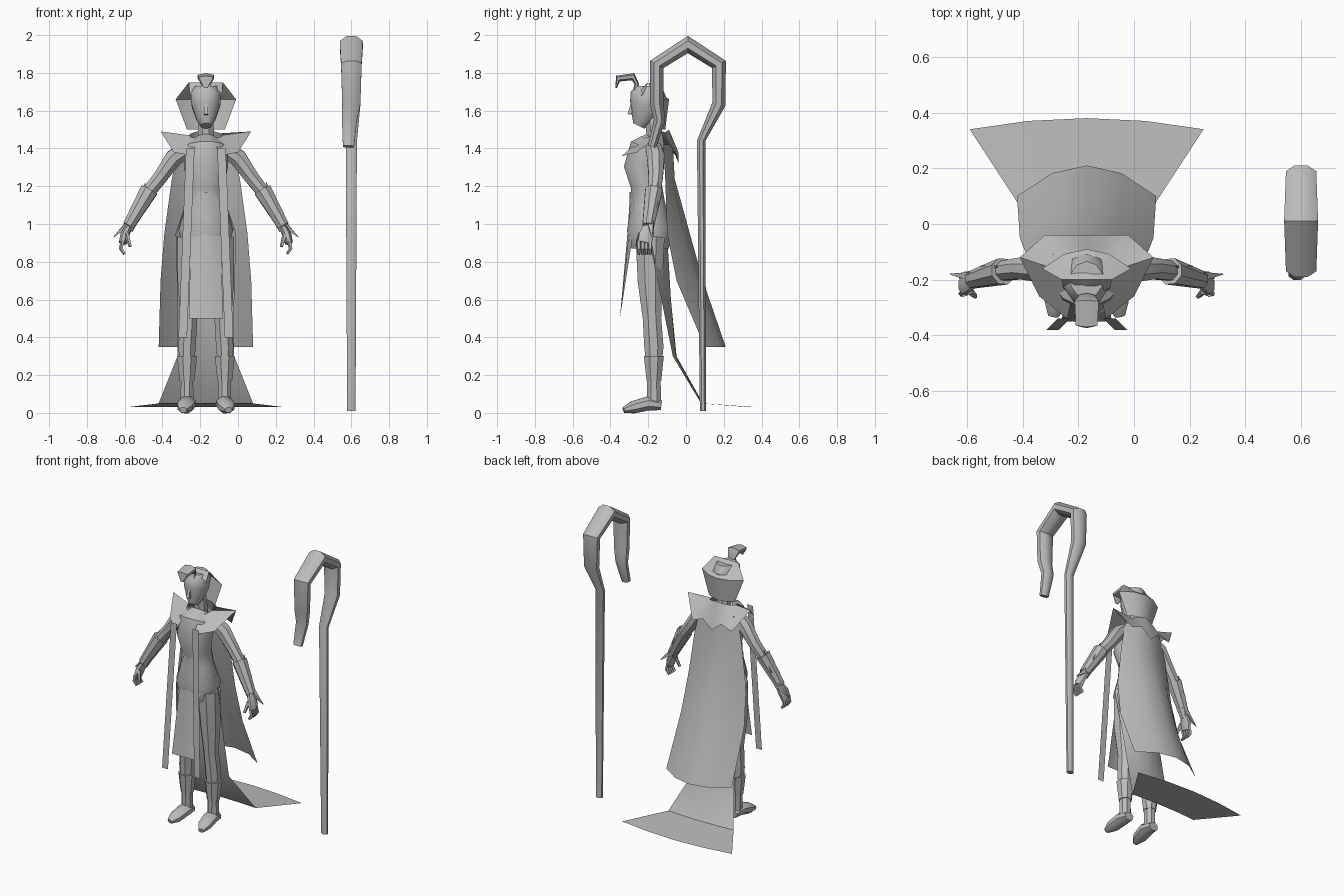
import bpy, bmesh, math
from mathutils import Vector

cube = bpy.data.objects.get("Cube")
if cube:
    bpy.data.objects.remove(cube, do_unlink=True)

grey = bpy.data.materials.new("plain_grey")
grey.use_nodes = True
grey.diffuse_color = (.5, .5, .5, 1)
grey.node_tree.nodes["Principled BSDF"].inputs["Base Color"].default_value = grey.diffuse_color

BODY_X = -.17  # the figure stands beside its staff


def finish(name, bm):
    """Turn the built faces into a named, shaded object."""
    bmesh.ops.recalc_face_normals(bm, faces=bm.faces)
    mesh = bpy.data.meshes.new(name)
    bm.to_mesh(mesh)
    bm.free()
    mesh.materials.append(grey)
    part = bpy.data.objects.new(name, mesh)
    bpy.context.collection.objects.link(part)
    bpy.ops.object.select_all(action='DESELECT')
    part.select_set(True)
    bpy.context.view_layer.objects.active = part
    bpy.ops.object.shade_smooth_by_angle(angle=math.radians(40))


def bridge(bm, first, second, closed):
    """Join two rows of vertices with quads."""
    count = len(first)
    for k in range(count if closed else count - 1):
        following = (k + 1) % count
        bm.faces.new((first[k], first[following], second[following], second[k]))


def tube(name, sections, depth=1, sides=8, side=1, origin=BODY_X):
    """Loft ellipses along a path; each section is x, y, z and radius."""
    bm = bmesh.new()
    path = [Vector((origin + side * x, y, z)) for x, y, z, radius in sections]
    rings = []
    for i, centre in enumerate(path):
        along = (path[min(i + 1, len(path) - 1)] - path[max(i - 1, 0)]).normalized()
        across = Vector((1, 0, 0))
        across = (across - along * across.dot(along)).normalized()
        deep = along.cross(across) * depth
        radius = sections[i][-1]
        ring = []
        for k in range(sides):
            angle = math.tau * (k + .5) / sides
            offset = across * math.cos(angle) + deep * math.sin(angle)
            ring.append(bm.verts.new(centre + offset * radius))
        rings.append(ring)
    for lower, upper in zip(rings, rings[1:]):
        bridge(bm, lower, upper, closed=True)
    bm.faces.new(rings[0])
    bm.faces.new(rings[-1])
    finish(name, bm)


def sheet(name, rows, side=1):
    """Skin a grid of points as thin cloth."""
    bm = bmesh.new()
    grid = [[bm.verts.new((BODY_X + side * x, y, z)) for x, y, z in row] for row in rows]
    for upper, lower in zip(grid, grid[1:]):
        bridge(bm, upper, lower, closed=False)
    finish(name, bm)


def mirrored(half):
    """Extend a row that starts on the centre line to the other side."""
    return [(-x, y, z) for x, y, z in reversed(half[1:])] + half


def drape(name, rows):
    """Symmetric cloth; each row is height, half width, middle y and edge y."""
    grid = []
    for z, width, middle, edge in rows:
        grid.append(mirrored([(width * t, middle + (edge - middle) * t * t, z) for t in (0, .5, 1)]))
    sheet(name, grid)


# Torso, neck and head
tube("torso", [
    (0, -.19, .87, .12), (0, -.19, .97, .15), (0, -.2, 1.1, .11),
    (0, -.21, 1.2, .1), (0, -.23, 1.3, .12), (0, -.2, 1.4, .12), (0, -.17, 1.45, .06)], depth=.85, sides=12)
tube("neck", [(0, -.16, 1.4, .05), (0, -.18, 1.6, .04)])
tube("head", [
    (0, -.25, 1.52, .03), (0, -.23, 1.56, .055), (0, -.21, 1.63, .08),
    (0, -.2, 1.69, .085), (0, -.2, 1.73, .06)], depth=1.1, sides=10)
tube("nose", [(0, -.28, 1.65, .01), (0, -.3, 1.58, .015)], sides=4)

# Flared hood and the serpent rising from its brow
drape("hood", [
    (1.68, .085, -.28, -.23), (1.75, .09, -.2, -.2),
    (1.66, .16, -.09, -.16), (1.5, .1, -.11, -.15)])
tube("hood_serpent", [
    (0, -.28, 1.67, .03), (0, -.26, 1.74, .03), (0, -.28, 1.78, .05),
    (0, -.36, 1.77, .045), (0, -.37, 1.72, .01)], depth=.4, sides=6)

# Pointed mantle: a round neckline spreading into shoulder, back and chest points
points = [(0, -.04, 1.32), (.07, -.04, 1.38), (.15, -.04, 1.35),
          (.24, -.12, 1.49), (.17, -.26, 1.38), (.07, -.34, 1.36)]
neckline = []
for k in range(len(points)):
    turn = math.pi * k / len(points)
    neckline.append((.09 * math.sin(turn), -.17 + .08 * math.cos(turn), 1.5 - .01 * k))
sheet("mantle", [mirrored(neckline), mirrored(points)])

# Cape, trailing skirt and front panel
drape("cape", [
    (1.42, .14, -.07, -.12), (1.24, .18, -.06, -.11),
    (.95, .22, .02, -.1), (.7, .24, .09, -.05), (.35, .25, .21, .1)])
drape("trailing_skirt", [
    (1.1, .11, -.12, -.2), (.95, .16, -.1, -.2), (.6, .15, -.08, -.13),
    (.3, .15, -.05, -.07), (.05, .25, .09, .08), (.03, .42, .38, .34)])
drape("front_panel", [
    (1.17, .04, -.3, -.29), (1.1, .08, -.3, -.27), (.95, .08, -.31, -.28), (.5, .09, -.35, -.35)])

for side, word in ((1, "left"), (-1, "right")):
    # Ribbon falling from the mantle point
    ribbon = []
    for t in (0, .5, 1):
        inner = .06 + .04 * t
        ribbon.append([(x, -.34 - .04 * t, 1.4 - t) for x in (inner, inner + .045)])
    sheet(word + "_ribbon", ribbon, side)

    # Leg, shin guard and foot
    tube(word + "_leg", [
        (.08, -.19, .93, .075), (.09, -.19, .7, .065), (.09, -.18, .5, .048),
        (.1, -.17, .35, .05), (.1, -.17, .2, .035), (.1, -.17, .05, .037)], depth=1.1, side=side)
    tube(word + "_shin_guard", [(.1, -.17, .3, .057), (.1, -.17, .17, .042)], side=side)
    tube(word + "_foot", [
        (.1, -.13, .04, .035), (.1, -.2, .05, .05),
        (.11, -.28, .03, .045), (.12, -.33, .015, .02)], depth=.8, side=side)

    # Arm, bracer and its spikes
    tube(word + "_arm", [
        (.1, -.17, 1.4, .045), (.17, -.16, 1.35, .05), (.24, -.16, 1.25, .041),
        (.31, -.17, 1.16, .037), (.41, -.2, .97, .025)], side=side)
    tube(word + "_bracer", [(.3, -.17, 1.18, .05), (.41, -.2, .99, .033)], side=side)
    tube(word + "_elbow_spike", [(.36, -.17, 1.08, .03), (.32, -.15, 1.22, .002)], sides=4, side=side)
    tube(word + "_wrist_spike", [(.38, -.19, 1.03, .03), (.49, -.18, .93, .002)], sides=4, side=side)

    # Hand with curled fingers
    tube(word + "_palm", [
        (.41, -.2, .98, .02), (.43, -.21, .94, .025), (.44, -.22, .9, .022)], depth=1.7, side=side)
    for finger in ("index", "middle", "ring", "little"):
        y = -.25 + .02 * ("index", "middle", "ring", "little").index(finger)
        tube(word + "_" + finger + "_finger", [
            (.44, y, .91, .012), (.45, y, .87, .011), (.43, y, .84, .008)], sides=5, side=side)
    tube(word + "_thumb", [(.42, -.24, .95, .014), (.4, -.26, .88, .009)], sides=5, side=side)

# Staff: a straight shaft bending into a crook with five even corners
staff = [(.6, .09, .01, .024), (.6, .08, 1.44, .032)]
for corner in range(5):
    angle = math.radians(60 * corner - 30)
    thickness = .052 + .014 * max(0, math.sin(angle))
    staff.append((.6, .01 + .19 * math.cos(angle), 1.74 + .21 * math.sin(angle), thickness))
staff += [(.59, -.14, 1.55, .043), (.585, -.18, 1.41, .032)]
tube("staff", staff, depth=.75, origin=0)
